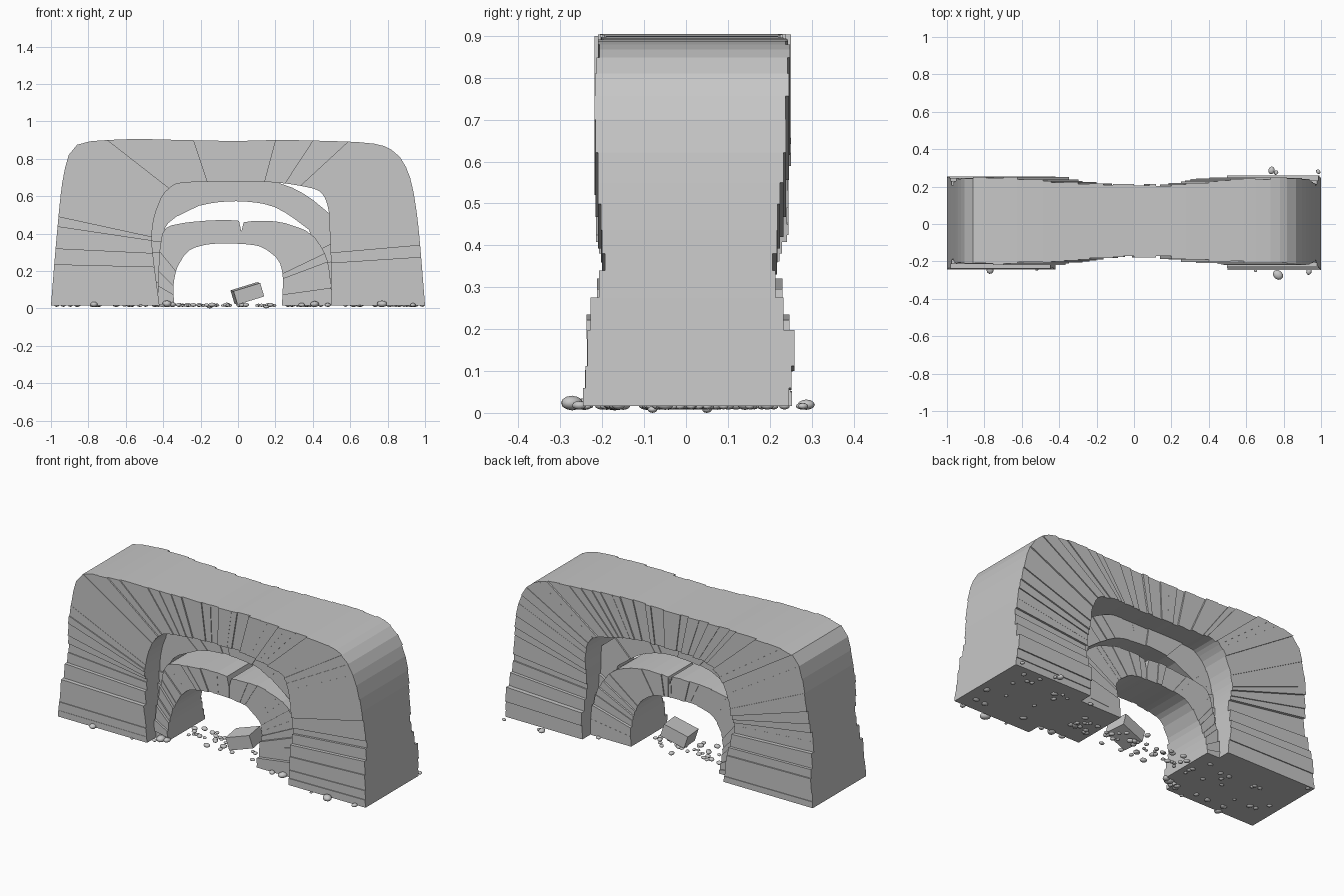
import bpy, bmesh, math, random
from mathutils import Matrix, Vector, Euler

if "Cube" in bpy.data.objects:
    bpy.data.objects.remove(bpy.data.objects["Cube"])

random.seed(7)
stone = bpy.data.materials.new("grey_stone")
stone.diffuse_color = (0.57, 0.57, 0.57, 1)
stone.use_nodes = True
stone.node_tree.nodes["Principled BSDF"].inputs["Base Color"].default_value = stone.diffuse_color
BASE = 0.016


def finish(bm, name, smooth=False):
    bmesh.ops.remove_doubles(bm, verts=bm.verts, dist=0.0001)
    bmesh.ops.recalc_face_normals(bm, faces=bm.faces)
    for f in bm.faces:
        f.smooth = smooth
    me = bpy.data.meshes.new(name)
    bm.to_mesh(me)
    bm.free()
    me.materials.append(stone)
    ob = bpy.data.objects.new(name, me)
    bpy.context.collection.objects.link(ob)
    return ob


def clamp(v):
    return max(0.0, min(1.0, v))


def curve_point(ps, i, t):
    """Smooth curve through the pairs, with tangents limited to the chord."""
    p = [Vector(ps[max(0, min(len(ps) - 1, j))]) for j in range(i - 1, i + 3)]
    out = []
    for s in (slice(0, 2), slice(2, 4)):
        q = [Vector(v[s]) for v in p]
        chord = (q[2] - q[1]).length
        m = [(q[2] - q[0]) / 2, (q[3] - q[1]) / 2]
        m = [v * min(1.0, chord / max(v.length, 1e-6)) for v in m]
        c = (q[1] * (2 * t**3 - 3 * t**2 + 1) + m[0] * (t**3 - 2 * t**2 + t)
             + q[2] * (3 * t**2 - 2 * t**3) + m[1] * (t**3 - t**2))
        out += [c.x, c.y]
    return out


def stone_arch(name, pairs, step, depth, noise, shift):
    """Arch of radial slabs; pairs hold (outer x, outer z, inner x, inner z)."""
    rows = [pairs[0]]
    for i, (a, b) in enumerate(zip(pairs, pairs[1:])):
        n = max(1, round(math.dist(a[:2], b[:2]) / step))
        for k in range(1, n + 1):
            t = k / n
            if k < n:
                t += random.uniform(-0.25, 0.25) / n
            rows.append(curve_point(pairs, i, t))
    bm = bmesh.new()

    def quad(*cos):
        if len({tuple(round(v, 5) for v in c) for c in cos}) > 2:
            bm.faces.new([bm.verts.new(c) for c in cos])

    # Each slab has its own front and back depth
    depths = []
    for a, b in zip(rows, rows[1:]):
        x, z = (a[0] + b[0]) / 2, (a[1] + b[1]) / 2
        h, s = depth(x, z), shift(z)
        depths.append((s - h + random.uniform(-noise, noise),
                       s + h + random.uniform(-noise, noise)))
    for (a, b), (f, k) in zip(zip(rows, rows[1:]), depths):
        for y in (f, k):
            quad((a[0], y, a[1]), (b[0], y, b[1]), (b[2], y, b[3]), (a[2], y, a[3]))
        for i in (0, 2):
            quad((a[i], f, a[i + 1]), (b[i], f, b[i + 1]),
                 (b[i], k, b[i + 1]), (a[i], k, a[i + 1]))
    # Ledges between neighbouring slabs, then the two foot soles
    joints = [(rows[i], depths[i - 1][s], depths[i][s])
              for i in range(1, len(rows) - 1) for s in (0, 1)]
    joints += [(rows[0], *depths[0]), (rows[-1], *depths[-1])]
    for r, y0, y1 in joints:
        quad((r[0], y0, r[1]), (r[2], y0, r[3]), (r[2], y1, r[3]), (r[0], y1, r[1]))
    return finish(bm, name)


def outer_depth(x, z):
    side = 0.203 + 0.043 * clamp((0.33 - z) / 0.14) + 0.025 * clamp((z - 0.42) / 0.2)
    return side - 0.036 * clamp((0.65 - abs(x)) / 0.5)


def outer_shift(z):
    return 0.006 + 0.01 * clamp((z - 0.3) / 0.3)


# Large outer arch
stone_arch("outer_arch", [
    (-1.0, BASE, -0.42, BASE), (-0.97, 0.38, -0.46, 0.34), (-0.94, 0.67, -0.455, 0.45),
    (-0.905, 0.82, -0.435, 0.53), (-0.86, 0.875, -0.41, 0.59), (-0.79, 0.893, -0.39, 0.62),
    (-0.56, 0.905, -0.33, 0.665), (-0.30, 0.9, -0.20, 0.676), (0, 0.895, -0.01, 0.676),
    (0.20, 0.9, 0.14, 0.676), (0.40, 0.897, 0.25, 0.668), (0.65, 0.888, 0.36, 0.65),
    (0.78, 0.868, 0.43, 0.63), (0.865, 0.81, 0.465, 0.59), (0.92, 0.70, 0.485, 0.52),
    (0.95, 0.55, 0.49, 0.42), (0.97, 0.38, 0.495, 0.33), (1.0, BASE, 0.50, BASE)],
    0.062, outer_depth, 0.007, outer_shift)

# Thin recessed arch between the two main arches
stone_arch("middle_arch", [
    (-0.45, BASE, -0.40, BASE), (-0.475, 0.30, -0.41, 0.30), (-0.47, 0.45, -0.39, 0.43),
    (-0.43, 0.585, -0.33, 0.49), (-0.35, 0.67, -0.21, 0.548), (-0.10, 0.69, -0.05, 0.572),
    (0.16, 0.683, 0.10, 0.565), (0.29, 0.645, 0.20, 0.54), (0.40, 0.58, 0.30, 0.48),
    (0.485, 0.51, 0.38, 0.42), (0.505, 0.35, 0.41, 0.30), (0.51, BASE, 0.41, BASE)],
    0.08, lambda x, z: 0.078 + 0.05 * clamp((0.4 - z) / 0.3), 0.005, lambda z: 0.008)

# Small inner arch, cracked at the crown
stone_arch("inner_arch", [
    (-0.43, BASE, -0.34, BASE), (-0.425, 0.20, -0.345, 0.12), (-0.415, 0.34, -0.322, 0.225),
    (-0.385, 0.43, -0.26, 0.31), (-0.25, 0.462, -0.16, 0.342), (-0.06, 0.473, -0.05, 0.347),
    (0.005, 0.468, 0.01, 0.345), (0.018, 0.41, 0.02, 0.344), (0.03, 0.46, 0.03, 0.344),
    (0.20, 0.465, 0.12, 0.33), (0.33, 0.43, 0.19, 0.285), (0.41, 0.38, 0.225, 0.24),
    (0.48, 0.25, 0.24, 0.16), (0.505, BASE, 0.235, BASE)],
    0.055, lambda x, z: 0.118 + 0.052 * clamp((0.38 - z) / 0.28), 0.006,
    lambda z: 0.008)

# Fallen block in the opening
bm = bmesh.new()
bmesh.ops.create_cube(bm, size=1)
bmesh.ops.transform(bm, verts=bm.verts, matrix=(
    Matrix.Translation((0.05, -0.01, 0.08))
    @ Euler((0.04, math.radians(-17), math.radians(7))).to_matrix().to_4x4()
    @ Matrix.Diagonal((0.15, 0.125, 0.075, 1))))
finish(bm, "fallen_block")

# Pebbles: trail through the opening, litter below the feet, stray stones
bm = bmesh.new()
spots = [(0.77, -0.272, 0.027), (-0.77, -0.243, 0.022), (0.735, 0.287, 0.019),
         (0.76, 0.275, 0.012), (0.985, 0.28, 0.012), (0.935, -0.255, 0.016),
         (-0.52, -0.238, 0.011), (-0.97, 0.235, 0.013), (0.65, -0.25, 0.008),
         (-0.38, -0.17, 0.028), (-0.35, -0.16, 0.02), (0.41, -0.17, 0.025),
         (0.34, -0.17, 0.017), (0.48, -0.17, 0.016), (-0.06, -0.05, 0.018)]
for i in range(55):
    x = random.uniform(-0.40, 0.40)
    spots.append((x, random.gauss(0, 0.045), random.uniform(0.01, 0.018)))
for i in range(36):
    x = random.choice((-1, 1)) * random.uniform(0.4, 0.95)
    spots.append((x, random.uniform(-0.22, 0.22), random.uniform(0.01, 0.02)))
for x, y, r in spots:
    h = r * 0.65
    z = max(0.015 + 0.5 * (r - 0.01), h)
    bmesh.ops.create_icosphere(bm, subdivisions=2, radius=1, matrix=(
        Matrix.Translation((x, y, z)) @ Matrix.Rotation(random.uniform(0, 3), 4, 'Z')
        @ Matrix.Diagonal((r * 1.1, r * 0.9, h, 1))))
# Two flat stones resting on the ground
for x, y in ((-0.15, 0.05), (0.15, -0.08)):
    bmesh.ops.create_icosphere(bm, subdivisions=2, radius=1, matrix=(
        Matrix.Translation((x, y, 0.008)) @ Matrix.Diagonal((0.016, 0.012, 0.008, 1))))
finish(bm, "pebbles", smooth=True)
